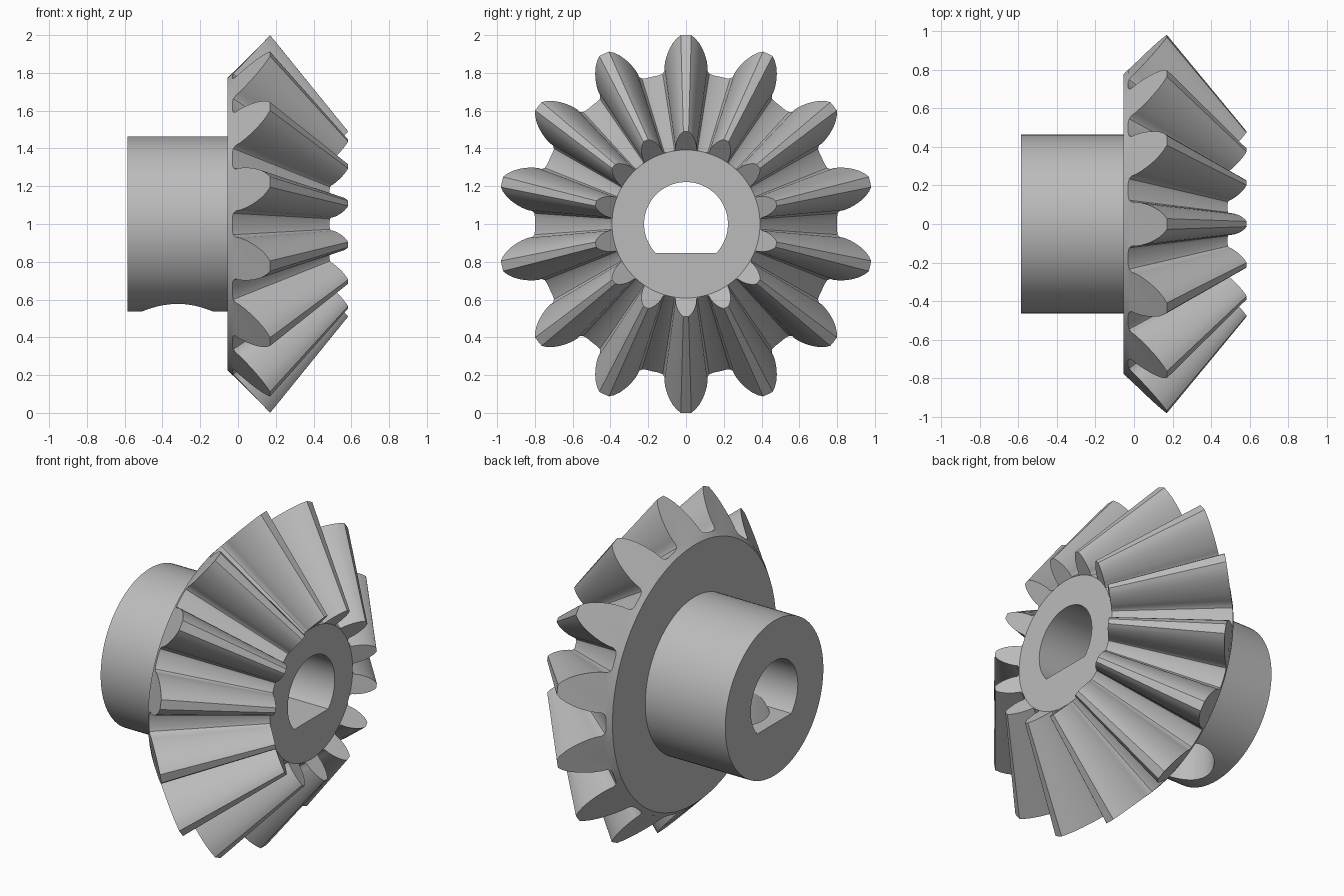
import bpy, bmesh, math
from mathutils import Matrix

if "Cube" in bpy.data.objects:
    bpy.data.objects.remove(bpy.data.objects["Cube"])

TEETH = 14
APEX_X = 0.98            # all tooth lines converge here on the axis
FRONT_SCALE = 0.49       # small end of the teeth relative to the big end
ROOT_R, ROOT_X = 0.80, -0.03
TOOTH_H = 0.20
BACK_X, BACK_R = -0.055, 0.775
HUB_X, HUB_R = -0.585, 0.464
BORE_R, FLAT_Z = 0.222, -0.153
# (height fraction, half width) of one tooth, root to tip
HALF_TOOTH = [(0, .145), (.025, .124), (.09, .114), (.2, .115), (.35, .110),
              (.5, .101), (.65, .088), (.8, .070), (.92, .049), (1, .028)]

steel = bpy.data.materials.new("plain_grey")
steel.use_nodes = True
grey = (0.5, 0.5, 0.5, 1)
steel.diffuse_color = grey
steel.node_tree.nodes["Principled BSDF"].inputs["Base Color"].default_value = grey


def make_object(name, bm):
    bmesh.ops.recalc_face_normals(bm, faces=bm.faces)
    mesh = bpy.data.meshes.new(name)
    bm.to_mesh(mesh)
    bm.free()
    mesh.materials.append(steel)
    obj = bpy.data.objects.new(name, mesh)
    bpy.context.collection.objects.link(obj)
    return obj


def polar(bm, x, r, a):
    """Point at angle a from the top, around the x axis through z = 1."""
    return bm.verts.new((x, r * math.sin(a), 1 + r * math.cos(a)))


def prism(name, outline, lo, hi, matrix):
    """Extrude a flat outline from lo to hi along its own third axis."""
    bm = bmesh.new()
    ends = [[bm.verts.new((u, v, w)) for u, v in outline] for w in (lo, hi)]
    for ring in ends:
        bm.faces.new(ring)
    n = len(outline)
    for i in range(n):
        j = (i + 1) % n
        bm.faces.new((ends[0][i], ends[0][j], ends[1][j], ends[1][i]))
    bm.transform(matrix)
    return make_object(name, bm)


def circle(r, n, start=0.0, sweep=math.tau, closed=True):
    return [(r * math.cos(start + sweep * i / n), r * math.sin(start + sweep * i / n))
            for i in range(n if closed else n + 1)]


def cut(obj, cutter):
    mod = obj.modifiers.new("cut", 'BOOLEAN')
    mod.operation, mod.solver, mod.object = 'DIFFERENCE', 'EXACT', cutter
    bpy.context.view_layer.objects.active = obj
    bpy.ops.object.modifier_apply(modifier=mod.name)


def build_toothed_ring():
    bm = bmesh.new()
    half = HALF_TOOTH
    profile = [(t, -w) for t, w in half] + [(1, 0)] + [(t, w) for t, w in reversed(half)]
    base_angle = half[0][1] / ROOT_R
    pitch = math.tau / TEETH
    outer, inner, bases = [], [], ([], [], [])
    for k in range(TEETH):
        c = k * pitch
        points = [(ROOT_X + TOOTH_H * t, ROOT_R + TOOTH_H * t,
                   c + w / (ROOT_R + TOOTH_H * t)) for t, w in profile]
        points.append((ROOT_X, ROOT_R, c + pitch / 2))       # groove floor
        base = [c + f * base_angle for f in (-.5, 0, .5)]
        for s, ring, foot in ((1, outer, bases[0]), (FRONT_SCALE, inner, bases[1])):
            vs = [polar(bm, APEX_X - (APEX_X - x) * s, r * s, a) for x, r, a in points]
            under = [polar(bm, APEX_X - (APEX_X - ROOT_X) * s, ROOT_R * s, a) for a in base]
            bm.faces.new(vs[:-1] + under[::-1])              # tooth end
            ring += vs
            foot += [vs[0]] + under + vs[-2:]
        angles = [c - base_angle] + base + [c + base_angle, c + pitch / 2]
        bases[2].extend(polar(bm, BACK_X, BACK_R, a) for a in angles)
    # flanks, tips and groove floors
    for i in range(len(outer)):
        j = (i + 1) % len(outer)
        bm.faces.new((outer[i], outer[j], inner[j], inner[i]))
    # bevelled rim, back disc and front disc
    rim, front, back = bases
    for i in range(len(rim)):
        j = (i + 1) % len(rim)
        bm.faces.new((rim[i], rim[j], back[j], back[i]))
    bm.faces.new(back)
    bm.faces.new(front)
    return make_object("toothed_ring", bm)


# local third axis along x, local second axis up
along_x = Matrix(((0, 0, 1, 0), (1, 0, 0, 0), (0, 1, 0, 1), (0, 0, 0, 1)))

ring = build_toothed_ring()
hub = prism("hub", circle(HUB_R, 96), HUB_X, BACK_X, along_x)

# D-shaped bore through both parts
start = math.asin(FLAT_Z / BORE_R)
bore = prism("bore_cutter", circle(BORE_R, 64, start, math.pi - 2 * start, False),
             -1, 1, along_x)
# round set-screw hole in the underside of the hub
screw = prism("screw_cutter", circle(0.19, 64), 0.3, 1.0, Matrix.Translation((-0.32, 0, 0)))

cut(ring, bore)
cut(hub, bore)
cut(hub, screw)
for helper in (bore, screw):
    bpy.data.objects.remove(helper)

for obj in (ring, hub):
    bpy.ops.object.select_all(action='DESELECT')
    obj.select_set(True)
    bpy.context.view_layer.objects.active = obj
    bpy.ops.object.shade_smooth_by_angle(angle=math.radians(30))
